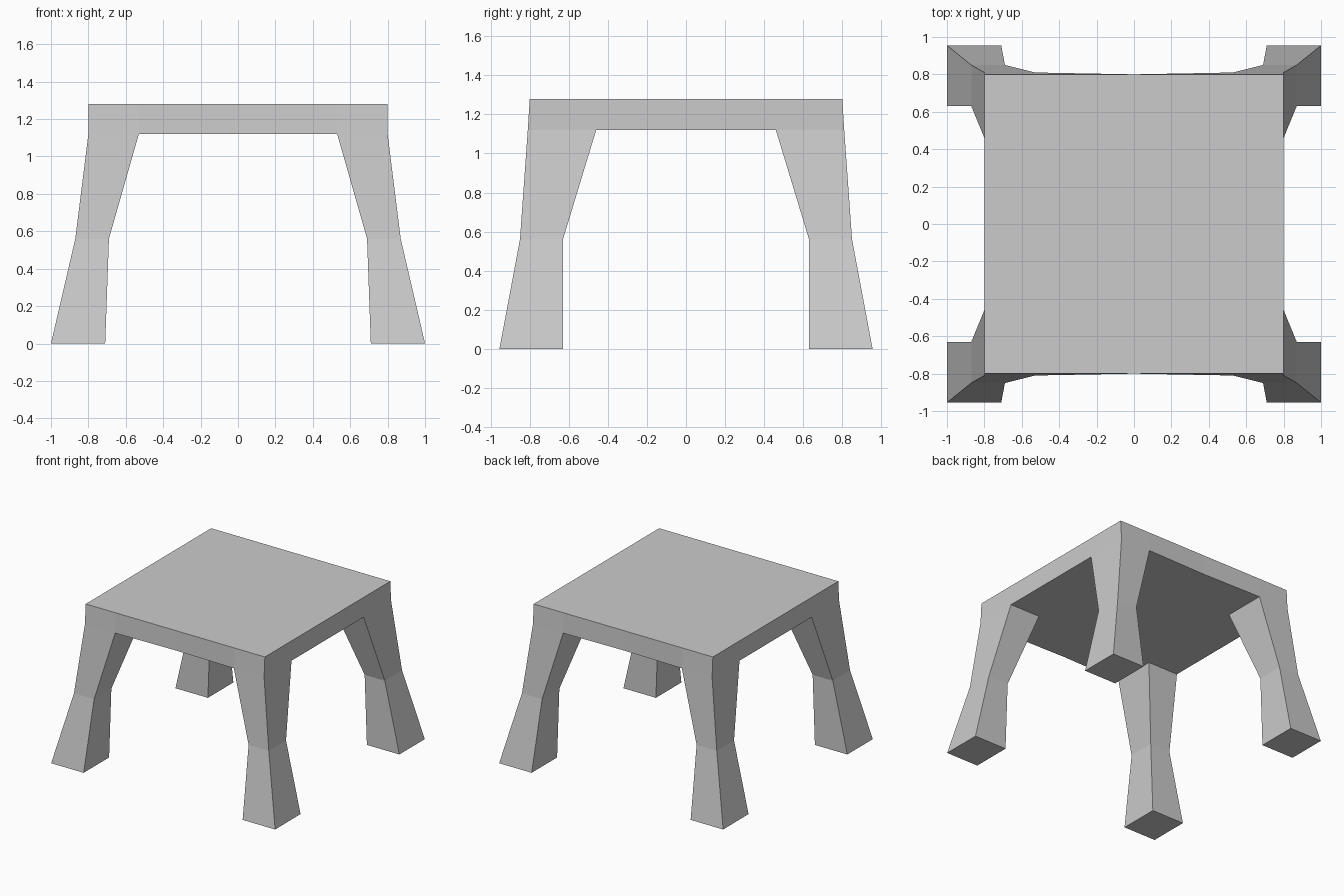
import bpy
import bmesh

if "Cube" in bpy.data.objects:
    bpy.data.objects.remove(bpy.data.objects["Cube"])

bm = bmesh.new()


def verts(points, z):
    return [bm.verts.new((x, y, z)) for x, y in points]


def rect(x0, x1, y0, y1):
    return [(x0, y0), (x1, y0), (x1, y1), (x0, y1)]


def bridge(a, b, closed=True):
    n = len(a)
    for i in range(n if closed else n - 1):
        j = (i + 1) % n
        bm.faces.new((a[i], a[j], b[j], b[i]))


# One quarter of the slab: the front and back edges bow out slightly at the legs
outline = [(0, 0), (0.8, 0), (0.8, 0.46), (0.8, 0.81), (0.53, 0.81), (0, 0.8)]
low = verts(outline, 1.12)
top = verts([(x, min(y, 0.8)) for x, y in outline], 1.28)
bm.faces.new(top)
bridge(low[1:], top[1:], closed=False)

# Underside, leaving an opening where the leg joins
inner = bm.verts.new((0.53, 0.46, 1.12))
side = bm.verts.new((0, 0.46, 1.12))
bm.faces.new((low[0], side, inner, low[2], low[1]))
bm.faces.new((side, low[5], low[4], inner))

# Leg: pinched at the knee, flared at the foot
ring = [inner, low[2], low[3], low[4]]
for section, z in ((rect(0.69, 0.87, 0.63, 0.85), 0.56),
                   (rect(0.71, 1.0, 0.63, 0.955), 0.0)):
    lower = verts(section, z)
    bridge(lower, ring)
    ring = lower
bm.faces.new(ring[::-1])

# Mirror the quarter across both axes
for axis in (0, 1):
    copy = bmesh.ops.duplicate(bm, geom=bm.verts[:] + bm.edges[:] + bm.faces[:])["geom"]
    for v in copy:
        if isinstance(v, bmesh.types.BMVert):
            v.co[axis] *= -1
    bmesh.ops.remove_doubles(bm, verts=bm.verts[:], dist=0.0005)
bmesh.ops.recalc_face_normals(bm, faces=bm.faces[:])

mesh = bpy.data.meshes.new("table")
bm.to_mesh(mesh)
bm.free()
bpy.context.collection.objects.link(bpy.data.objects.new("table", mesh))
